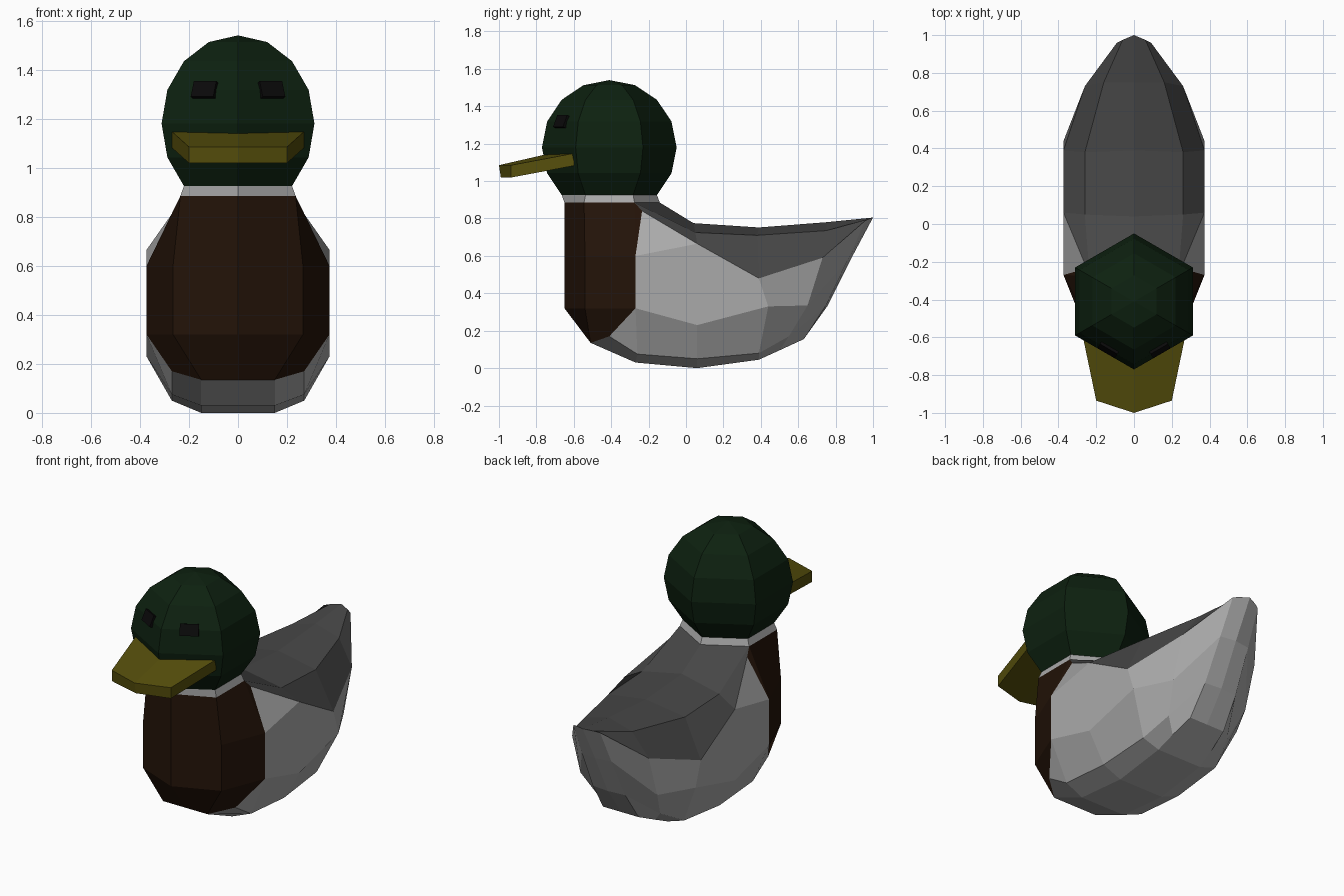
import bpy, bmesh
from math import sin, cos, radians, pi
from mathutils import Matrix, Vector

if "Cube" in bpy.data.objects:
    bpy.data.objects.remove(bpy.data.objects["Cube"])

GREEN = ("green", (.004, .015, .005, 1))
BROWN = ("brown", (.017, .0065, .0025, 1))
OLIVE = ("yellow", (.092, .077, .0035, 1))
BLACK = ("black", (.003, .0028, .003, 1))
SLATE = ("slate", (.062, .062, .062, 1))
WHITE = ("pale_grey", (.4, .4, .4, 1))
mats = {}


def material(spec):
    if spec[0] not in mats:
        mats[spec[0]] = bpy.data.materials.new(spec[0])
        mats[spec[0]].diffuse_color = spec[1]
    return mats[spec[0]]


def half_skin(name, patches):
    """Skin grids of points on the +x half, mirror them and weld equal points."""
    bm, verts = bmesh.new(), {}

    def vert(p):
        k = tuple(round(c, 4) + 0.0 for c in p)
        if k not in verts:
            verts[k] = bm.verts.new(k)
        return verts[k]

    me = bpy.data.meshes.new(name)
    for i, (rows, color) in enumerate(patches):
        me.materials.append(material(color))
        for s in (1, -1):
            for a, b in zip(rows, rows[1:]):
                for j in range(len(a) - 1):
                    pts = [a[j], a[j + 1], b[j + 1], b[j]]
                    if all(abs(p[0]) < 1e-5 for p in pts):
                        continue
                    vs = list(dict.fromkeys(vert((s * p[0], p[1], p[2])) for p in pts))
                    if len(vs) > 2 and not bm.faces.get(vs):
                        bm.faces.new(vs).material_index = i
    bmesh.ops.recalc_face_normals(bm, faces=bm.faces)
    bm.to_mesh(me)
    bm.free()
    ob = bpy.data.objects.new(name, me)
    bpy.context.collection.objects.link(ob)
    return ob


# Head: six-sided ball, flat underneath
CY, CZ, R = -.41, 1.18, .36


def hex_row(r, z):
    return [(r * cos(a), CY + r * sin(a), z) for a in (-pi / 2, -pi / 6, pi / 6, pi / 2)]


head = [hex_row(R * cos(radians(t)), CZ + R * sin(radians(t)))
        for t in (90, 67.5, 45, 22.5, 0, -22.5, -45)]
half_skin("head", [(head + [hex_row(0, head[-1][0][2])], GREEN)])

# Collar between head and body
neck = [(0, -.65, .885), (.235, -.545, .885), (.235, -.275, .885), (0, -.14, .885)]
half_skin("collar", [([head[-1], neck], WHITE)])

# Body sections: keel, lower chine, upper chine, side, shoulder, deck edge, spine
S1 = (.25, -.235, .84)
U1, C1 = (.373, -.27, .6), (.373, -.27, .32)
sections = [
    [(.15, -.51, .135), (.27, -.41, .17), C1, U1, S1, neck[2], neck[3]],
    [(.15, -.27, .03), (.27, -.26, .075), C1, U1, S1, neck[2], neck[3]],
    [(.15, .06, 0), (.27, .06, .05), (.373, .06, .23), (.373, .06, .665), (.373, .06, .665),
     (.26, .05, .725), (0, .04, .775)],
    [(.15, .39, .045), (.26, .39, .08), (.373, .44, .33), (.373, .39, .48), (.373, .39, .48),
     (.26, .38, .71), (0, .39, .752)],
    [(.14, .5, .095), (.21, .55, .17), (.26, .65, .335), (.26, .73, .59), (.26, .73, .59),
     (.16, .75, .735), (0, .75, .78)],
    [(.12, .63, .155), (.11, .745, .33), (.1, .865, .58), (.09, .96, .79), (.09, .96, .79),
     (.06, .975, .797), (0, 1, .805)],
]
tip = (0, 1, .805)
sections.append([(0, .63, .155), (0, .755, .33), (0, .88, .58), tip, tip, tip, tip])
hull = [[(0, s[0][1], s[0][2])] + s[:5] for s in sections]
deck = [s[4:] for s in sections]
breast = [
    [neck[0], neck[1], neck[2], neck[2]],
    [(0, -.65, .6), (.265, -.54, .6), U1, S1],
]
breast_low = [
    [(0, -.65, .6), (.265, -.54, .6), U1],
    [(0, -.65, .32), (.265, -.54, .32), C1],
    [(0, -.51, .135), (.15, -.51, .135), (.27, -.41, .17)],
]
half_skin("body", [(hull, WHITE), (deck, SLATE), (breast, BROWN), (breast_low, BROWN)])

# Bill: sloping slab with a blunt pointed front
top = [(0, -1, 1.085), (.2, -.935, 1.085), (.27, -.6, 1.148), (0, -.73, 1.147)]
low = [(x, max(y, -.99), z - .066) for x, y, z in top]
mid_t = [top[0], top[0], top[3], top[3]]
mid_l = [low[0], low[0], low[3], low[3]]
half_skin("bill", [([mid_t, top, low, mid_l], OLIVE)])

# Eyes: thin plates set on the two front faces of the head
for s, side in ((1, "right"), (-1, "left")):
    bm = bmesh.new()
    bmesh.ops.create_cube(bm, size=1)
    m = (Matrix.Translation((s * .136, -.665, 1.318)) @ Matrix.Rotation(s * radians(30), 4, 'Z')
         @ Matrix.Rotation(radians(-22.5), 4, 'X') @ Matrix.Diagonal(Vector((.106, .02, .068, 1))))
    bm.transform(m)
    me = bpy.data.meshes.new("eye_" + side)
    bm.to_mesh(me)
    bm.free()
    me.materials.append(material(BLACK))
    bpy.context.collection.objects.link(bpy.data.objects.new("eye_" + side, me))

for m in bpy.data.materials:
    if m.users and not m.is_grease_pencil:
        m.use_nodes = True
        m.node_tree.nodes["Principled BSDF"].inputs["Base Color"].default_value = m.diffuse_color
